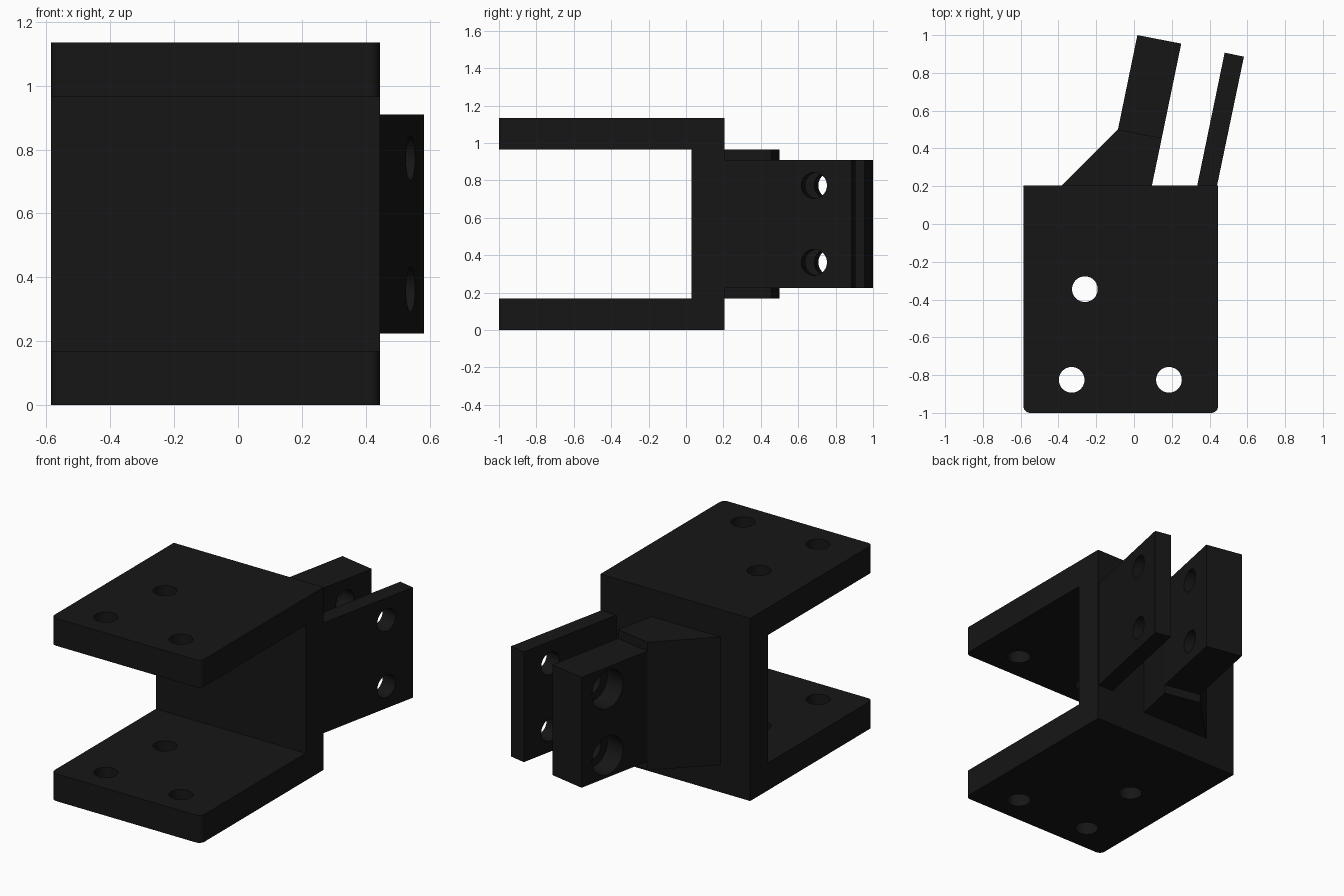
import bpy, bmesh, math
from mathutils import Vector

if "Cube" in bpy.data.objects:
    bpy.data.objects.remove(bpy.data.objects["Cube"])

black = bpy.data.materials.new("black_plastic")
black.diffuse_color = (0.008, 0.008, 0.008, 1)
black.use_nodes = True
black.node_tree.nodes["Principled BSDF"].inputs["Base Color"].default_value = black.diffuse_color


def extrude(name, pts, vec):
    """Solid made by sweeping a closed profile of 3D points along vec."""
    bm = bmesh.new()
    face = bm.faces.new([bm.verts.new(p) for p in pts])
    res = bmesh.ops.extrude_face_region(bm, geom=[face])
    moved = [g for g in res["geom"] if isinstance(g, bmesh.types.BMVert)]
    bmesh.ops.translate(bm, verts=moved, vec=vec)
    bmesh.ops.recalc_face_normals(bm, faces=bm.faces)
    me = bpy.data.meshes.new(name)
    bm.to_mesh(me)
    bm.free()
    ob = bpy.data.objects.new(name, me)
    bpy.context.collection.objects.link(ob)
    me.materials.append(black)
    return ob


def plan(name, pts, z0, z1):
    return extrude(name, [(x, y, z0) for x, y in pts], (0, 0, z1 - z0))


def drill(ob, centre, axis, r, depth):
    """Cut a round hole centred on a point."""
    bpy.ops.mesh.primitive_cylinder_add(vertices=40, radius=r, depth=depth, location=centre)
    cut = bpy.context.object
    cut.hide_render = True
    cut.rotation_euler = Vector(axis).to_track_quat('Z', 'Y').to_euler()
    mod = ob.modifiers.new("hole", 'BOOLEAN')
    mod.object, mod.operation, mod.solver = cut, 'DIFFERENCE', 'EXACT'
    bpy.context.view_layer.objects.active = ob
    bpy.ops.object.modifier_apply(modifier=mod.name)
    bpy.data.objects.remove(cut)


# C-shaped clamp body: two plates joined by a back wall
X0, X1, YB, H, T = -0.585, 0.445, 0.205, 1.135, 0.17
profile = [(-1, 0), (YB, 0), (YB, H), (-1, H), (-1, H - T), (0.03, H - T), (0.03, T), (-1, T)]
body = extrude("clamp_body", [(X0, y, z) for y, z in profile], (X1 - X0, 0, 0))

# Rounded front corners of the plates
bm = bmesh.new()
bm.from_mesh(body.data)
edges = [e for e in bm.edges
         if all(v.co.y < -0.99 for v in e.verts)
         and abs(e.verts[0].co.x - e.verts[1].co.x) < 1e-4]
bmesh.ops.bevel(bm, geom=edges, offset=0.035, segments=6, profile=0.5, affect='EDGES')
bm.to_mesh(body.data)
bm.free()

# Bolt holes through both plates
for x, y in [(-0.26, -0.345), (-0.33, -0.825), (0.185, -0.825)]:
    drill(body, (x, y, H / 2), (0, 0, 1), 0.068, 2)

# Slanted arms and the taller wedge that braces the thick one
Z0, Z1 = 0.225, 0.91
wedge = plan("arm_brace", [(-0.38, YB), (0.095, YB), (0.147, 0.455), (-0.085, 0.5)], T, H - T)
thick = plan("thick_arm", [(-0.085, 0.5), (0.147, 0.455), (0.25, 0.955), (0.018, 1.0)], Z0, Z1)
thin = plan("thin_arm", [(0.335, YB), (0.44, YB), (0.582, 0.886), (0.48, 0.907)], Z0, Z1)

# Cross holes through both arms, counterbored on the thick arm's outer side
n = Vector((-0.979, 0.204, 0))
for z in (0.362, 0.773):
    start = Vector((0.54, 0.685, z))
    drill(thin, start, n, 0.07, 0.4)
    drill(thick, start + n * 0.46, n, 0.07, 0.5)
    drill(thick, start + n * 0.595, n, 0.12, 0.3)

# Smooth the holes, keep edges sharp
bpy.ops.object.select_all(action='DESELECT')
for ob in (body, wedge, thick, thin):
    ob.select_set(True)
bpy.context.view_layer.objects.active = body
bpy.ops.object.shade_smooth_by_angle(angle=math.radians(30))
